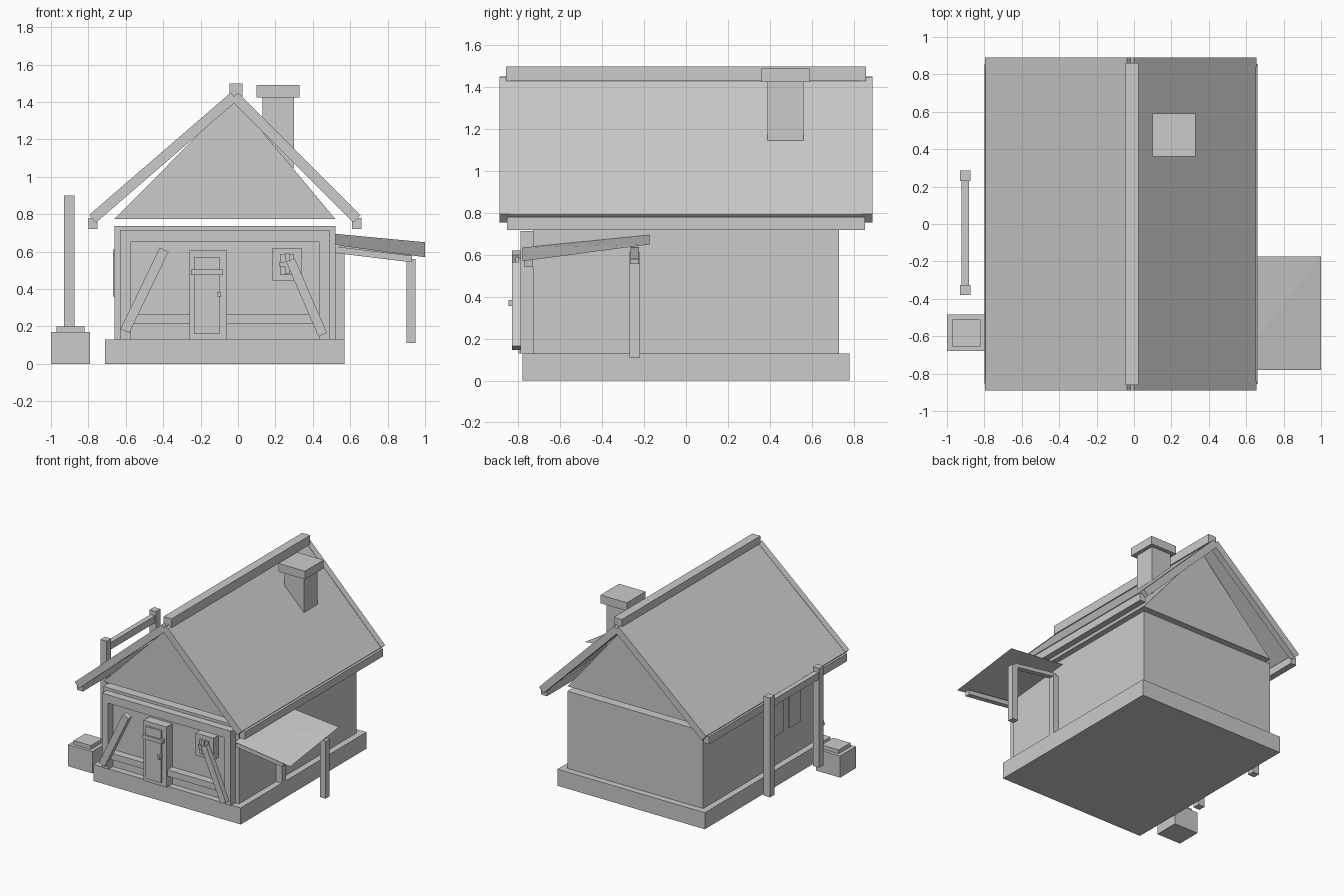
import bpy, bmesh
from mathutils import Vector, Matrix

cube = bpy.data.objects.get("Cube")
if cube:
    bpy.data.objects.remove(cube, do_unlink=True)

grey = bpy.data.materials.new("plain_grey")
grey.use_nodes = True
grey.diffuse_color = (0.6, 0.6, 0.6, 1)
grey.node_tree.nodes["Principled BSDF"].inputs["Base Color"].default_value = (0.6, 0.6, 0.6, 1)


def finish(name, bm):
    bmesh.ops.recalc_face_normals(bm, faces=bm.faces[:])
    mesh = bpy.data.meshes.new(name)
    bm.to_mesh(mesh)
    bm.free()
    mesh.materials.append(grey)
    obj = bpy.data.objects.new(name, mesh)
    bpy.context.collection.objects.link(obj)
    return obj


def box(name, x, y, z):
    """Axis-aligned box from (low, high) ranges."""
    lo, hi = Vector((x[0], y[0], z[0])), Vector((x[1], y[1], z[1]))
    bm = bmesh.new()
    bmesh.ops.create_cube(bm, size=1)
    bmesh.ops.scale(bm, vec=hi - lo, verts=bm.verts)
    bmesh.ops.translate(bm, vec=(lo + hi) / 2, verts=bm.verts)
    return finish(name, bm)


def sloped(name, a, b, thick, y, lift=0):
    """Bar between two (x, z) points, spanning a y range."""
    p, q = Vector((a[0], 0, a[1])), Vector((b[0], 0, b[1]))
    along = (q - p).normalized()
    side = Vector((0, 1, 0))
    up = along.cross(side)
    if up.z < 0:
        up.negate()
    mid = (p + q) / 2 + side * (y[0] + y[1]) / 2 + up * lift
    turn = Matrix((along, side, up)).transposed().to_4x4()
    bm = bmesh.new()
    bmesh.ops.create_cube(bm, size=1)
    bmesh.ops.scale(bm, vec=((q - p).length, y[1] - y[0], thick), verts=bm.verts)
    bmesh.ops.transform(bm, matrix=Matrix.Translation(mid) @ turn, verts=bm.verts)
    return finish(name, bm)


# Base and walls
box("foundation", (-0.71, 0.57), (-0.78, 0.78), (0, 0.13))
box("walls", (-0.66, 0.52), (-0.73, 0.73), (0.13, 0.737))

# Gable block under the roof
bm = bmesh.new()
tri = bm.faces.new([bm.verts.new((x, -0.73, z)) for x, z in ((-0.66, 0.775), (0.52, 0.775), (-0.02, 1.42))])
ext = bmesh.ops.extrude_face_region(bm, geom=[tri])
bmesh.ops.translate(bm, vec=(0, 1.46, 0), verts=[v for v in ext["geom"] if isinstance(v, bmesh.types.BMVert)])
finish("gable", bm)

# Roof slopes, edge boards, eaves and ridge
top = (-0.02, 1.43)
for side, foot, eave in (("left", (0.635, 0.775), (0.61, 0.66)), ("right", (-0.778, 0.775), (-0.80, -0.75))):
    sloped(side + "_roof", foot, top, 0.03, (-0.845, 0.845), 0.01)
    for end, s in (("front", -1), ("back", 1)):
        sloped(f"{side}_{end}_edge_board", foot, top, 0.055, sorted((s * 0.84, s * 0.89)))
    box(side + "_eave_beam", eave, (-0.855, 0.855), (0.72, 0.78))
box("ridge_beam", (-0.045, 0.025), (-0.86, 0.86), (1.43, 1.50))

# Chimney
box("chimney_shaft", (0.13, 0.30), (0.39, 0.56), (1.05, 1.43))
box("chimney_cap", (0.10, 0.33), (0.36, 0.59), (1.425, 1.49))

# Front timber frame
frame = (-0.79, -0.725)
box("front_post_right", (-0.63, -0.575), frame, (0.13, 0.715))
box("front_post_left", (0.435, 0.49), frame, (0.13, 0.715))
box("front_top_beam", (-0.575, 0.435), frame, (0.65, 0.715))
box("front_rail_right", (-0.575, -0.26), frame, (0.215, 0.265))
box("front_rail_left", (-0.06, 0.435), frame, (0.215, 0.265))
sloped("brace_right", (-0.395, 0.61), (-0.605, 0.175), 0.052, (-0.83, -0.785))
sloped("brace_left", (0.28, 0.555), (0.453, 0.155), 0.05, (-0.83, -0.785))

# Door
box("door_frame", (-0.26, -0.06), (-0.80, -0.725), (0.13, 0.605))
box("door", (-0.235, -0.10), (-0.815, -0.79), (0.16, 0.57))
box("door_crossbar", (-0.25, -0.08), (-0.828, -0.80), (0.475, 0.505))
box("door_handle", (-0.11, -0.09), (-0.847, -0.81), (0.357, 0.385))

# Front window with crossed bars
box("window_frame", (0.185, 0.34), (-0.79, -0.725), (0.445, 0.62))
box("window_pane", (0.225, 0.30), (-0.80, -0.78), (0.475, 0.585))
box("window_upright", (0.25, 0.275), (-0.815, -0.79), (0.48, 0.59))
box("window_crossbar", (0.22, 0.305), (-0.812, -0.79), (0.52, 0.545))

# Windows on the side wall
for i, y in enumerate((-0.475, -0.255)):
    box(f"side_window_{i + 1}", (-0.668, -0.659), (y, y + 0.145), (0.36, 0.61))

# Lean-to canopy with posts and a bearer
bm = bmesh.new()
corners = ((0.52, -0.78, 0.635), (1, -0.78, 0.57), (1, -0.175, 0.65), (0.52, -0.175, 0.695))
verts = [bm.verts.new(c) for c in corners]
bm.faces.new((verts[0], verts[1], verts[2]))
bm.faces.new((verts[0], verts[2], verts[3]))
finish("canopy", bm)
box("canopy_wall_post", (0.52, 0.57), (-0.27, -0.22), (0.11, 0.615))
box("canopy_outer_post", (0.90, 0.95), (-0.27, -0.22), (0.11, 0.56))
sloped("canopy_front_bearer", (0.52, 0.61), (0.93, 0.56), 0.035, (-0.77, -0.73))
sloped("canopy_rear_bearer", (0.54, 0.62), (0.925, 0.565), 0.03, (-0.265, -0.225))

# Hitching rail beside the house
for end, y in (("front", -0.38), ("back", 0.23)):
    box(f"rail_post_{end}", (-0.93, -0.875), (y, y + 0.055), (0.12, 0.90))
box("rail_bar", (-0.922, -0.882), (-0.33, 0.235), (0.81, 0.865))

# Crate with lid
box("crate", (-1.0, -0.79), (-0.68, -0.485), (0, 0.17))
box("crate_lid", (-0.97, -0.82), (-0.655, -0.51), (0.17, 0.20))
